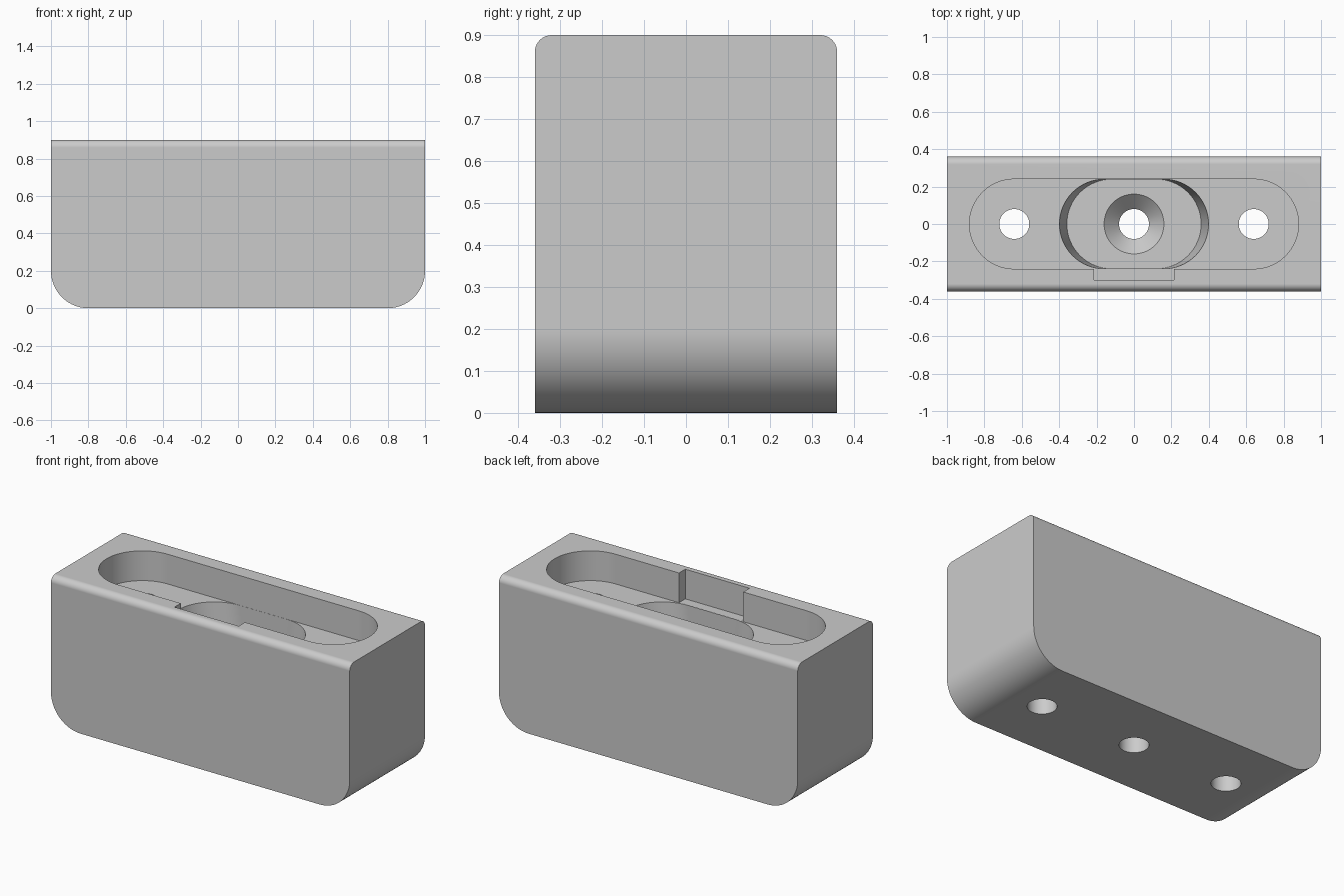
import bpy
import bmesh
from math import pi, cos, sin, radians

default = bpy.data.objects.get("Cube")
if default:
    bpy.data.objects.remove(default, do_unlink=True)

HEIGHT = 0.9        # overall height of the block
FLOOR = 0.72        # floor of the long slot
POCKET = 0.48       # floor of the central pocket
STEPS = 32          # segments per half circle

grey = bpy.data.materials.new("light grey")
grey.use_nodes = True
grey.diffuse_color = (0.6, 0.6, 0.6, 1)
grey.node_tree.nodes["Principled BSDF"].inputs["Base Color"].default_value = (0.6, 0.6, 0.6, 1)


def finish(name, bm):
    bmesh.ops.recalc_face_normals(bm, faces=bm.faces[:])
    mesh = bpy.data.meshes.new(name)
    bm.to_mesh(mesh)
    bm.free()
    mesh.materials.append(grey)
    obj = bpy.data.objects.new(name, mesh)
    bpy.context.collection.objects.link(obj)
    return obj


def box(bm, x0, x1, y0, y1, z0, z1):
    made = bmesh.ops.create_cube(bm, size=1)["verts"]
    for v in made:
        v.co.x = x1 if v.co.x > 0 else x0
        v.co.y = y1 if v.co.y > 0 else y0
        v.co.z = z1 if v.co.z > 0 else z0


def capsule_loft(name, sections, centre=0):
    """Solid through rounded-end outlines given as (z, half straight length, radius)."""
    bm = bmesh.new()
    rings = []
    for z, half, r in sections:
        ring = []
        for side in (1, -1):
            for i in range(STEPS + 1):
                a = -pi / 2 + pi * i / STEPS
                ring.append(bm.verts.new((centre + side * (half + r * cos(a)), side * r * sin(a), z)))
        rings.append(ring)
    for low, high in zip(rings, rings[1:]):
        for i in range(len(low)):
            j = (i + 1) % len(low)
            bm.faces.new((low[i], low[j], high[j], high[i]))
    bm.faces.new(rings[0][::-1])
    bm.faces.new(rings[-1])
    bmesh.ops.remove_doubles(bm, verts=bm.verts[:], dist=1e-5)
    return finish(name, bm)


# Block with large rounded lower ends and small rounded upper long edges
bm = bmesh.new()
box(bm, -1, 1, -0.36, 0.36, 0, HEIGHT)


def round_edges(axis, top, radius, segments):
    chosen = [e for e in bm.edges
              if abs((e.verts[0].co - e.verts[1].co).normalized()[axis]) > 0.99
              and all((v.co.z > HEIGHT - 0.01) == top and (top or v.co.z < 0.01) for v in e.verts)]
    bmesh.ops.bevel(bm, geom=chosen, offset=radius, segments=segments, profile=0.5, affect="EDGES")


round_edges(0, True, 0.04, 10)
round_edges(1, False, 0.2, 20)
block = finish("mounting_block", bm)

# Cutters: long slot, front notch, tapered pocket, countersunk hole, two plain holes
cutters = [capsule_loft("slot_cutter", [(FLOOR, 0.64, 0.24), (1, 0.64, 0.24)])]
bm = bmesh.new()
box(bm, -0.215, 0.215, -0.3, -0.2, FLOOR + 0.0005, 1)
cutters.append(finish("notch_cutter", bm))
cutters.append(capsule_loft("pocket_cutter", [(POCKET, 0.12, 0.239), (0.8, 0.173, 0.239)]))
cutters.append(capsule_loft("countersink_cutter", [
    (-0.1, 0, 0.08), (POCKET - 0.08, 0, 0.08), (POCKET + 0.02, 0, 0.18)]))
for side in (-1, 1):
    cutters.append(capsule_loft("hole_cutter", [(-0.1, 0, 0.08), (0.8, 0, 0.08)], side * 0.64))

bpy.ops.object.select_all(action="DESELECT")
block.select_set(True)
bpy.context.view_layer.objects.active = block
for cutter in cutters:
    cutter.hide_render = True
    cut = block.modifiers.new("cut", "BOOLEAN")
    cut.operation = "DIFFERENCE"
    cut.solver = "EXACT"
    cut.object = cutter
    bpy.ops.object.modifier_apply(modifier=cut.name)
    bpy.data.objects.remove(cutter, do_unlink=True)

# Smooth curved walls, crisp edges and flat large faces
bpy.ops.object.shade_smooth_by_angle(angle=radians(30))
weighted = block.modifiers.new("weighted normals", "WEIGHTED_NORMAL")
weighted.keep_sharp = True
